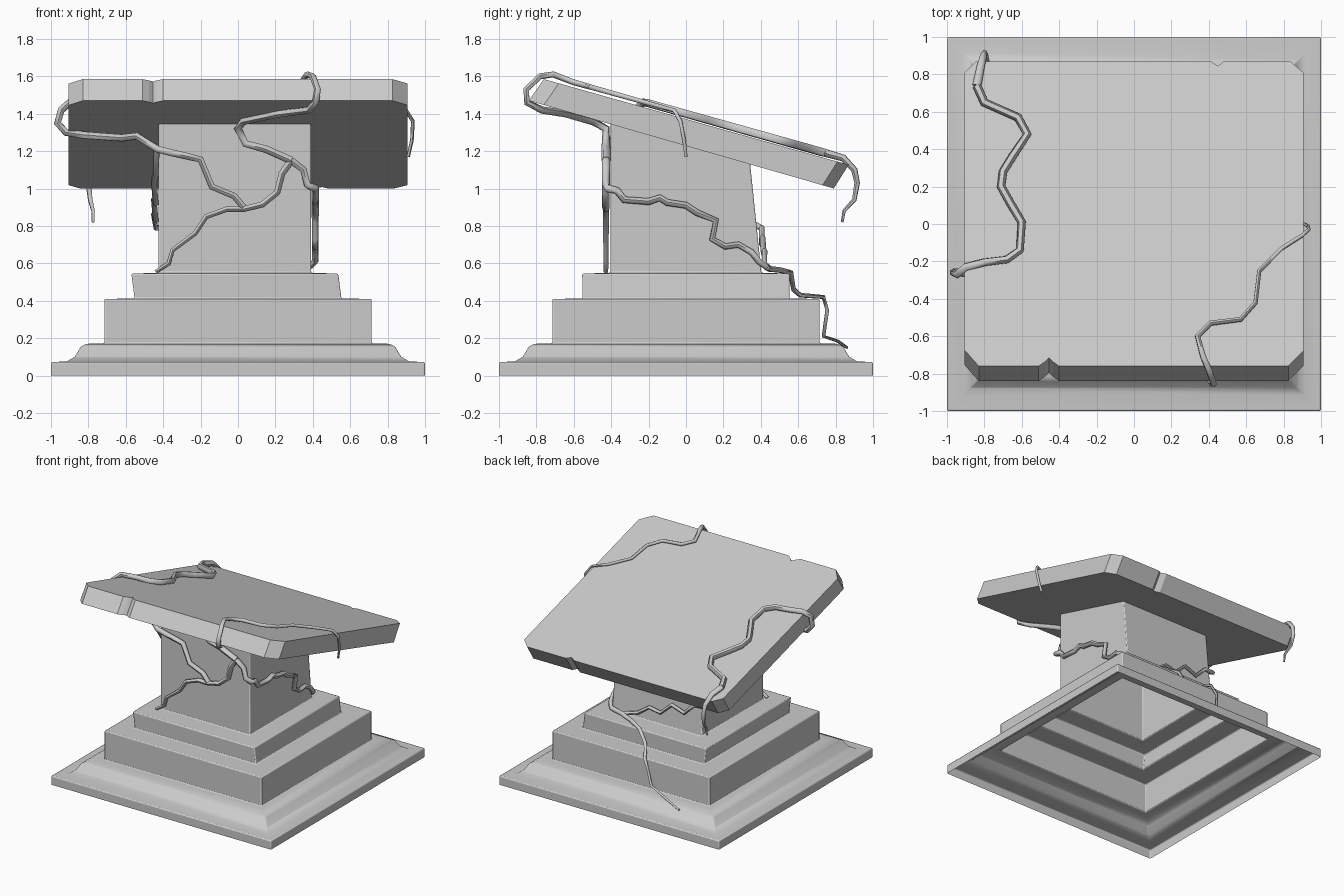
import bpy, bmesh, math


def finish(name, bm, bevel=0):
    bmesh.ops.recalc_face_normals(bm, faces=bm.faces)
    me = bpy.data.meshes.new(name)
    bm.to_mesh(me)
    bm.free()
    ob = bpy.data.objects.new(name, me)
    bpy.context.collection.objects.link(ob)
    if bevel:
        m = ob.modifiers.new("worn_edges", "BEVEL")
        m.width, m.segments = bevel, 2
        m.limit_method, m.angle_limit = "ANGLE", math.radians(50)
    return ob


def smooth(ob, angle=35):
    bpy.ops.object.select_all(action="DESELECT")
    ob.select_set(True)
    bpy.context.view_layer.objects.active = ob
    bpy.ops.object.shade_smooth_by_angle(angle=math.radians(angle))


def top_z(y):
    return 1.585 - (y + 0.76) * 0.281


def under_z(y):
    return 1.47 - (y + 0.84) * 0.288


# Pedestal: hollow open shell lofted through rectangular rings (x0, x1, y0, y1, z)
def square(r, z):
    return (-r, r, -r, r, z)


rings = [square(1, 0), square(1, .072), square(.915, .076), square(.873, .10),
         square(.84, .155), square(.81, .17), square(.715, .172), square(.715, .41),
         square(.553, .412), (-.57, .536, -.555, .555, .545),
         (-.424, .391, -.403, .403, .55), (-.424, .391, -.403, .343, None)]
bm = bmesh.new()
prev = None
for x0, x1, y0, y1, z in rings:
    ring = [bm.verts.new((x, y, under_z(y) + .004 if z is None else z))
            for x, y in ((x0, y0), (x1, y0), (x1, y1), (x0, y1))]
    if prev:
        for i in range(4):
            j = (i + 1) % 4
            bm.faces.new((prev[i], prev[j], ring[j], ring[i]))
    prev = ring
smooth(finish("pedestal", bm, .008))

# Tilted slab with clipped corners and a chip in the front and back edges
outline = [(-.83, -.76), (-.51, -.76), (-.475, -.735), (-.455, -.715), (-.435, -.735),
           (-.40, -.76), (.825, -.76), (.905, -.68), (.905, .81), (.835, .87),
           (.48, .87), (.45, .845), (.41, .87), (-.845, .87), (-.905, .81), (-.905, -.675)]
bm = bmesh.new()
upper = [bm.verts.new((x, y, top_z(y))) for x, y in outline]
lower = [bm.verts.new((x, y - .08, under_z(y - .08))) for x, y in outline]
bm.faces.new(upper)
bm.faces.new(lower[::-1])
for i in range(len(outline)):
    j = (i + 1) % len(outline)
    bm.faces.new((lower[i], lower[j], upper[j], upper[i]))
finish("slab", bm)


# Vines: six-sided tubes tapering from radius r0 to r1
def vine(name, pts, r0=.021, r1=.021):
    cu = bpy.data.curves.new(name, "CURVE")
    cu.dimensions = "3D"
    cu.bevel_depth, cu.bevel_resolution, cu.use_fill_caps = 1, 1, True
    sp = cu.splines.new("POLY")
    sp.points.add(len(pts) - 1)
    for i, (p, co) in enumerate(zip(sp.points, pts)):
        p.co = (*co, 1)
        p.radius = r0 + (r1 - r0) * i / (len(pts) - 1)
    ob = bpy.data.objects.new(name, cu)
    bpy.context.collection.objects.link(ob)
    bpy.ops.object.select_all(action="DESELECT")
    ob.select_set(True)
    bpy.context.view_layer.objects.active = ob
    bpy.ops.object.convert(target="MESH")
    smooth(bpy.context.object, 60)


def on_front(pts):
    return [(x, -.428, z) for x, z in pts]


def on_slab(pts):
    return [(x, y, top_z(y) + .028) for x, y in pts]


# vine across the front of the column
vine("front_vine", on_front([(.285, 1.15), (.235, 1.08), (.21, .98), (.13, .915), (.03, .89),
     (-.06, .89), (-.17, .85), (-.23, .76), (-.35, .67), (-.37, .60), (-.44, .555)]), .022, .012)

# vine from the column front, under the slab and over its left side to the back
vine("left_vine", on_front([(.03, .90), (-.02, .96), (-.14, 1.01), (-.20, 1.155), (-.26, 1.17),
     (-.35, 1.19), (-.43, 1.21)])
     + [(-.54, -.38, 1.28), (-.62, -.35, 1.27), (-.82, -.28, 1.285), (-.92, -.26, 1.30),
        (-.965, -.26, 1.35), (-.945, -.27, 1.42), (-.90, -.23, 1.46)]
     + on_slab([(-.8, -.205), (-.68, -.19), (-.61, -.14), (-.60, .01), (-.66, .11),
                (-.71, .20), (-.70, .28), (-.65, .36), (-.57, .48), (-.62, .57),
                (-.80, .65), (-.84, .74)]), .02, .024)
vine("left_vine_tip", on_slab([(-.84, .74), (-.82, .84)])
     + [(-.805, .90, 1.10), (-.80, .915, 1.03), (-.79, .90, .94), (-.775, .845, .88),
        (-.775, .835, .82)], .024, .007)

# vine from the column front, round the slab's front edge to its right side
vine("right_vine", on_front([(.285, 1.15), (.15, 1.21), (.04, 1.24), (0, 1.32)])
     + [(.03, -.50, 1.36), (.22, -.64, 1.40), (.38, -.77, 1.42), (.415, -.85, 1.46),
        (.425, -.855, 1.53), (.40, -.78, 1.60), (.37, -.71, 1.61)]
     + on_slab([(.34, -.60), (.41, -.53), (.57, -.51), (.65, -.42), (.67, -.25), (.79, -.13),
                (.90, -.06)])
     + [(.935, -.03, 1.36), (.93, -.01, 1.26), (.91, 0, 1.17)], .024, .009)

# vine round the right side of the column
side = [(-.37, .99), (-.33, .94), (-.2, .93), (-.14, .95), (-.10, .925), (0, .91), (.06, .87),
        (.16, .83), (.14, .73), (.21, .69), (.28, .70), (.35, .66), (.39, .61)]
vine("side_vine", on_front([(.285, 1.15), (.35, 1.10), (.37, 1.02)]) + [(.415, -.42, 1.0)]
     + [(.413, y, z) for y, z in side] + [(.38, .43, .58)], .022, .017)

# vine creeping down the back steps
vine("step_vine", [(.38, .43, .58), (.27, .45, .57), (.15, .50, .565), (.03, .56, .55),
     (-.03, .575, .46), (-.06, .61, .43), (-.14, .735, .42), (-.18, .755, .35),
     (-.20, .735, .21), (-.38, .81, .185), (-.54, .86, .15)], .018, .008)

# vine climbing the back and left of the column
vine("back_vine", [(.27, .45, .57), (.14, .42, .60), (.04, .42, .67), (-.06, .415, .65),
     (-.16, .41, .74), (-.27, .405, .70), (-.36, .405, .79), (-.44, .40, .79),
     (-.45, .28, .86), (-.44, .17, .83), (-.45, .04, .94), (-.44, -.1, .92),
     (-.45, -.2, 1.04), (-.44, -.33, 1.08), (-.435, -.42, 1.21)], .014, .018)
